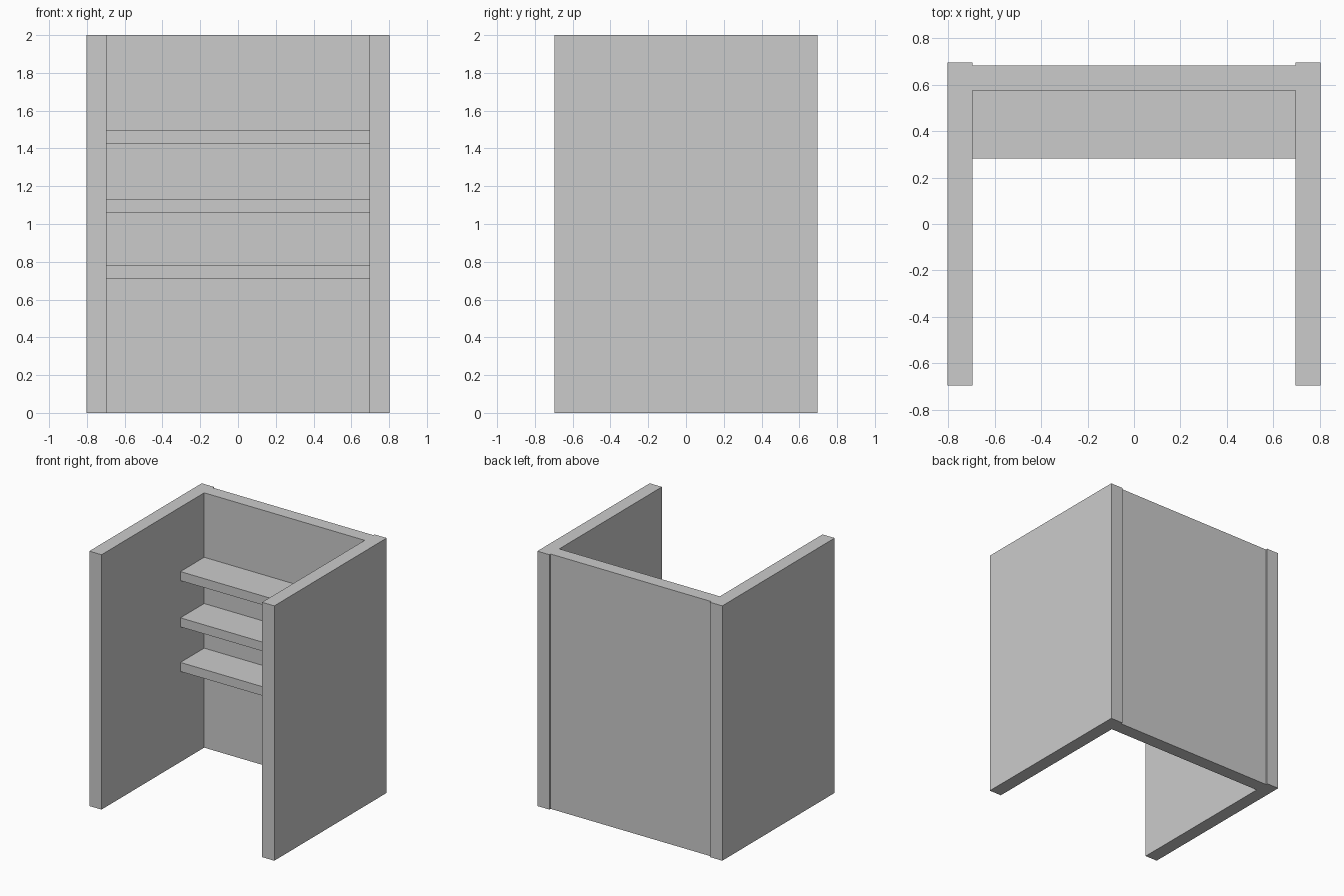
import bpy

if "Cube" in bpy.data.objects:
    bpy.data.objects.remove(bpy.data.objects["Cube"])


def box(name, x, y, z):
    """Box from (min, max) ranges on each axis."""
    bpy.ops.mesh.primitive_cube_add(
        size=1, location=[(a + b) / 2 for a, b in (x, y, z)])
    ob = bpy.context.object
    ob.name = name
    ob.scale = [b - a for a, b in (x, y, z)]
    bpy.ops.object.transform_apply(location=False, rotation=False, scale=True)
    return ob


INNER, OUTER = 0.697, 0.803
HALF_DEPTH = 0.697
BACK_IN, BACK_OUT = 0.576, 0.682

# Two upright side panels
box("side_panel_left", (-OUTER, -INNER), (-HALF_DEPTH, HALF_DEPTH), (0, 2))
box("side_panel_right", (INNER, OUTER), (-HALF_DEPTH, HALF_DEPTH), (0, 2))

# Back panel, slightly recessed between the sides
box("back_panel", (-INNER, INNER), (BACK_IN, BACK_OUT), (0, 2))

# Three shelves against the back
for i, bottom in enumerate((0.71, 1.06, 1.423)):
    box(f"shelf_{i + 1}", (-INNER, INNER), (0.282, BACK_IN),
        (bottom, bottom + 0.071))
